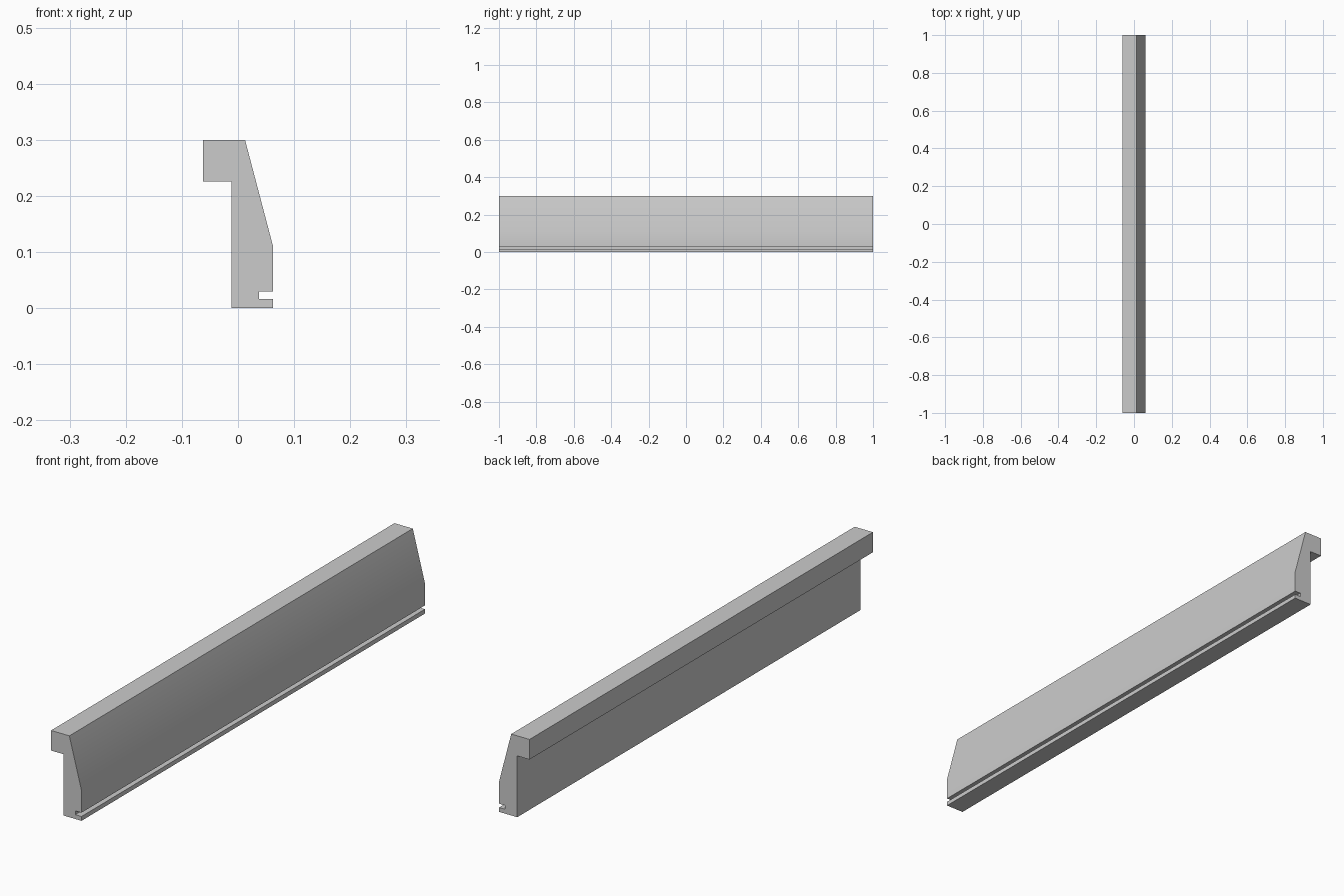
import bpy
import bmesh

cube = bpy.data.objects.get("Cube")
if cube:
    bpy.data.objects.remove(cube, do_unlink=True)

# Plain grey finish
grey = bpy.data.materials.new("plain_grey")
grey.use_nodes = True
colour = (0.6, 0.6, 0.6, 1.0)
grey.diffuse_color = colour
grey.node_tree.nodes["Principled BSDF"].inputs["Base Color"].default_value = colour

# Cross-section in x and z: hooked top, sloping face, grooved foot
profile = [
    (-0.012, 0), (0.062, 0), (0.062, 0.016), (0.037, 0.016),
    (0.037, 0.03), (0.062, 0.03), (0.062, 0.112), (0.0125, 0.3),
    (-0.062, 0.3), (-0.062, 0.226), (-0.012, 0.226),
]

# Sweep the cross-section along the full length
bm = bmesh.new()
front = bm.faces.new([bm.verts.new((x, -1, z)) for x, z in profile])
swept = bmesh.ops.extrude_face_region(bm, geom=[front], use_keep_orig=True)
back_verts = [v for v in swept["geom"] if isinstance(v, bmesh.types.BMVert)]
bmesh.ops.translate(bm, verts=back_verts, vec=(0, 2, 0))
bmesh.ops.recalc_face_normals(bm, faces=bm.faces[:])

mesh = bpy.data.meshes.new("moulding_rail")
bm.to_mesh(mesh)
bm.free()
mesh.materials.append(grey)
rail = bpy.data.objects.new("moulding_rail", mesh)
bpy.context.collection.objects.link(rail)

# Soften only the shallow bend in the sloping face
bpy.ops.object.select_all(action="DESELECT")
rail.select_set(True)
bpy.context.view_layer.objects.active = rail
bpy.ops.object.shade_smooth_by_angle()
